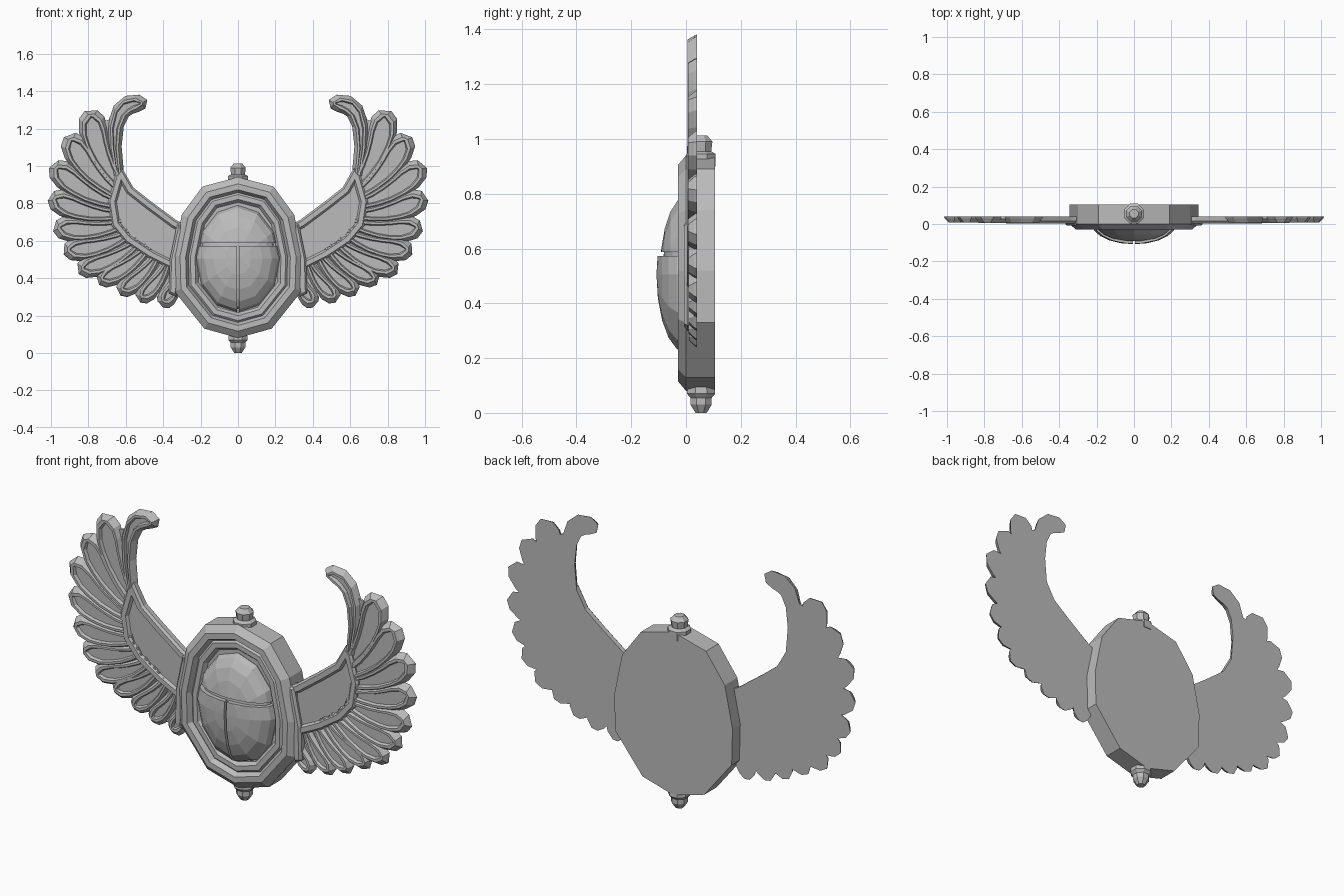
import bpy, bmesh, math
from mathutils import Vector, Matrix

cube = bpy.data.objects.get("Cube")
if cube:
    bpy.data.objects.remove(cube)

stone = bpy.data.materials.new("grey_stone")
stone.use_nodes = True
GREY = (0.5, 0.5, 0.5, 1)
stone.diffuse_color = GREY
stone.node_tree.nodes["Principled BSDF"].inputs["Base Color"].default_value = GREY


def finish(name, bm, mirror=False):
    bmesh.ops.recalc_face_normals(bm, faces=bm.faces[:])
    mesh = bpy.data.meshes.new(name)
    bm.to_mesh(mesh)
    bm.free()
    mesh.materials.append(stone)
    obj = bpy.data.objects.new(name, mesh)
    bpy.context.scene.collection.objects.link(obj)
    if mirror:
        mod = obj.modifiers.new("other_side", "MIRROR")
        mod.use_mirror_merge = False
    return obj


def inset(points, d):
    """Move every corner of an x-z outline inwards by d."""
    pts = [Vector(p) for p in points]
    n = len(pts)
    area = sum(pts[i - 1].cross(pts[i]) for i in range(n))
    side = 1 if area > 0 else -1
    out = []
    for i, p in enumerate(pts):
        a = (p - pts[i - 1]).normalized()
        b = (pts[(i + 1) % n] - p).normalized()
        na, nb = Vector((-a.y, a.x)) * side, Vector((-b.y, b.x)) * side
        m = (na + nb).normalized()
        out.append(p + m * d / max(m.dot(na), 0.5))
    return out


def relief(name, outline, layers, mirror=False):
    """Stack outlines from back to front; outline(d) gives the inset shape."""
    bm = bmesh.new()
    rings = [[bm.verts.new((p[0], y, p[1])) for p in outline(d)] for d, y in layers]
    for low, high in zip(rings, rings[1:]):
        for i in range(len(low)):
            bm.faces.new((low[i - 1], low[i], high[i], high[i - 1]))
    bm.faces.new(rings[0])
    bm.faces.new(rings[-1])
    return finish(name, bm, mirror)


# Oval medallion with stepped rim
half = [(0, .94), (.19, .89), (.30, .74), (.345, .52), (.34, .33), (.18, .13), (0, .08)]
oval = half + [(-x, z) for x, z in half[-2:0:-1]]
relief("medallion", lambda d: inset(oval, d),
       [(0, .105), (0, 0), (.035, -.03), (.065, -.03), (.08, -.004),
        (.09, -.014), (.115, -.014), (.13, .005)])


# Beetle shell: a faceted dome cut into head and two wing cases
def dome(name, size, cuts, mirror=False):
    bm = bmesh.new()
    bmesh.ops.create_uvsphere(bm, u_segments=12, v_segments=10, radius=1)
    shape = (Matrix.Translation((0, 0, .505)) @ Matrix.Diagonal((*size, 1))
             @ Matrix.Rotation(math.pi / 2, 4, "X"))
    bmesh.ops.transform(bm, matrix=shape, verts=bm.verts[:])
    for co, normal in cuts + [((0, .02, 0), (0, 1, 0))]:
        geom = bm.verts[:] + bm.edges[:] + bm.faces[:]
        cut = bmesh.ops.bisect_plane(bm, geom=geom, plane_co=co, plane_no=normal,
                                     clear_outer=True)
        edges = [e for e in cut["geom_cut"] if isinstance(e, bmesh.types.BMEdge)]
        bmesh.ops.holes_fill(bm, edges=edges)
    return finish(name, bm, mirror)


dome("shell_core", (.205, .085, .27), [])
dome("beetle_head", (.22, .096, .285), [((0, 0, .588), (0, 0, -1))])
dome("wing_case", (.225, .108, .288),
     [((0, 0, .572), (0, 0, 1)), ((.006, 0, 0), (-1, 0, 0))], True)


# Turned finials above and below
def finial(name, profile):
    bm = bmesh.new()
    rings = []
    for r, z in profile:
        rings.append([bm.verts.new((r * math.cos(a * math.pi / 4 + math.pi / 8),
                                    .055 + r * math.sin(a * math.pi / 4 + math.pi / 8), z))
                      for a in range(8)])
    for low, high in zip(rings, rings[1:]):
        for i in range(8):
            bm.faces.new((low[i - 1], low[i], high[i], high[i - 1]))
    bm.faces.new(rings[0])
    bm.faces.new(rings[-1])
    finish(name, bm)


finial("top_finial", [(.058, .9), (.058, .945), (.04, .955), (.045, .99), (.025, 1.012)])
finial("bottom_finial", [(.05, .12), (.056, .07), (.042, .055), (.042, .03), (.022, 0)])

# Wing feathers, from the curled top one round to the lowest: base, tip
feathers = [
    ((.64, .95), (.49, 1.33)), ((.65, .92), (.785, 1.295)), ((.66, .86), (.9, 1.165)),
    ((.66, .8), (.985, 1.01)), ((.65, .74), (1, .84)), ((.62, .69), (.98, .68)),
    ((.58, .64), (.93, .555)), ((.53, .6), (.855, .45)), ((.48, .57), (.75, .39)),
    ((.43, .53), (.64, .33)), ((.38, .48), (.535, .29)), ((.32, .42), (.415, .26))]


def feather_outline(base, ctrl, tip, width):
    length = (tip - base).length

    def outline(d):
        left, right = [], []
        end = 1 - d / length
        for t, w in ((0, .6), (.2, .72), (.4, .85), (.6, .95), (.76, 1), (.91, .88), (1, .45)):
            t *= end
            p = base * (1 - t) ** 2 + ctrl * 2 * t * (1 - t) + tip * t * t
            tangent = ((ctrl - base) * (1 - t) + (tip - ctrl) * t).normalized()
            across = Vector((-tangent.y, tangent.x)) * max(width * w - d, .004)
            left.append(p + across)
            right.append(p - across)
        return left + right[::-1]
    return outline


last = len(feathers) - 1
for i, (base, tip) in enumerate(feathers):
    base, tip = Vector(base), Vector(tip)
    d = tip - base
    ctrl = (base + tip) / 2 + Vector((d.y, -d.x)) * .16
    width = .08 - .028 * i / last
    if i == 0:
        ctrl, width = Vector((.72, 1.38)), .052
    lift = .0004 * i
    relief(f"feather_{i + 1}", feather_outline(base, ctrl, tip, width),
           [(0, .04), (.004, .03), (.018, .006 + lift), (.03, .006 + lift),
            (.036, .022)], True)

# Plate closing the wing behind the feathers
edge = [(.2, .68), (.33, .705), (.465, .81), (.56, .885), (.62, .98), (.63, 1.1), (.68, 1.25)]
edge += [Vector(b).lerp(Vector(t), .82) for b, t in feathers[1:]] + [(.2, .35)]
relief("wing_plate", lambda d: inset(edge, d), [(0, .04), (0, .028)], True)

# Framed panel at the wing root
panel = [(.29, .69), (.33, .71), (.465, .81), (.56, .885), (.62, .99), (.655, .95),
         (.695, .81), (.675, .68), (.6, .59), (.48, .51), (.36, .45), (.29, .44)]
relief("wing_panel", lambda d: inset(panel, d),
       [(0, .04), (0, .015), (.01, .003), (.035, .003), (.045, .016)], True)

# Slim collar where the wing meets the medallion
collar = [(.3, .7), (.325, .69), (.365, .5), (.37, .32), (.33, .3), (.3, .5)]
relief("wing_collar", lambda d: inset(collar, d), [(0, .04), (0, .005), (.01, -.008)], True)
